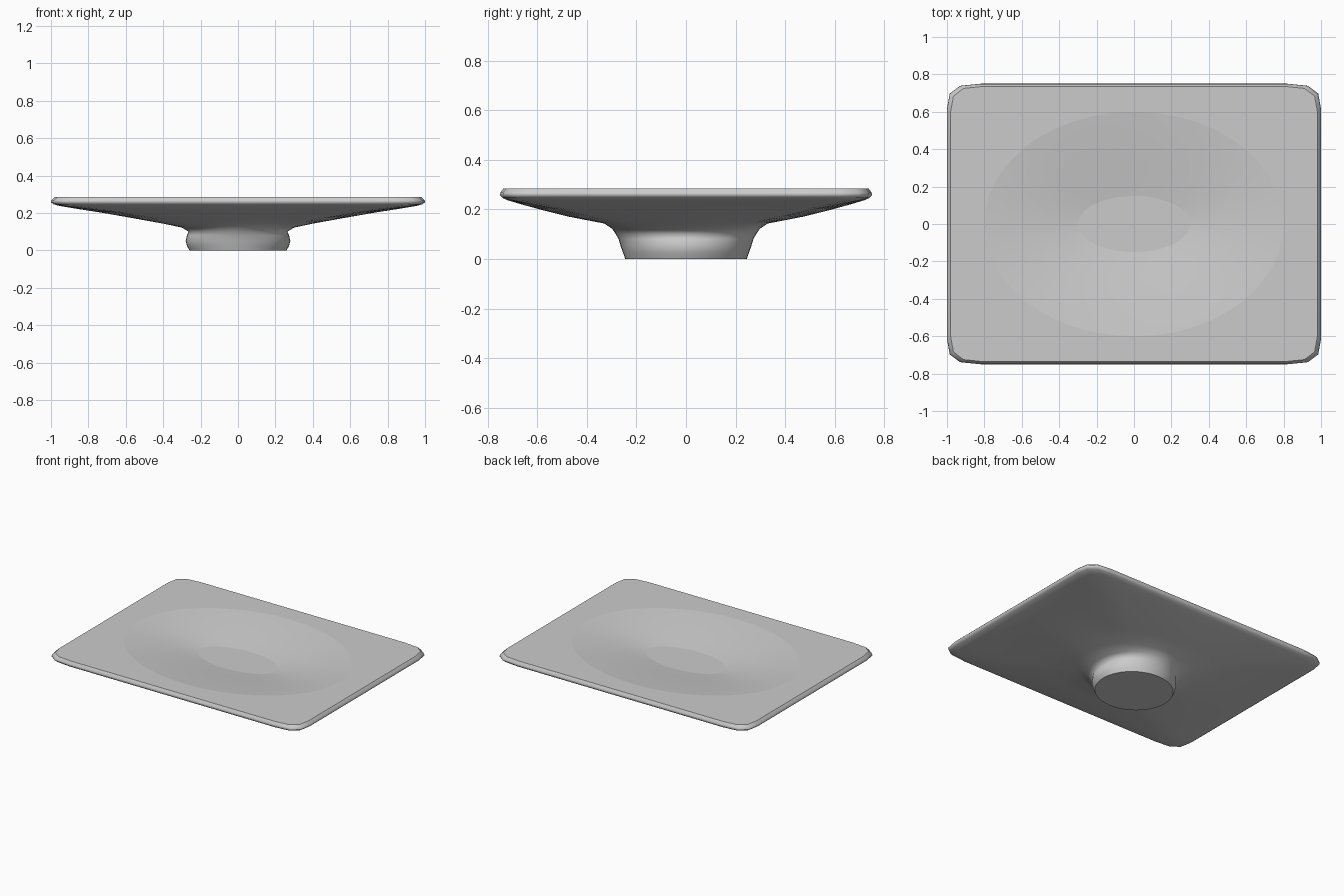
import bpy
import math

if "Cube" in bpy.data.objects:
    bpy.data.objects.remove(bpy.data.objects["Cube"], do_unlink=True)

grey = bpy.data.materials.new("plain_grey")
grey.use_nodes = True
colour = (0.6, 0.6, 0.6, 1)
grey.diffuse_color = colour
grey.node_tree.nodes["Principled BSDF"].inputs["Base Color"].default_value = colour

# Unit rounded square outline: one quarter, turned four times
half = [(1, math.tan(math.radians(a))) for a in (0, 8, 16, 24, 32)]
half += [(1, 0.82), (0.985, 0.93)]
quarter = half + [(v, u) for u, v in reversed(half[1:])]
outline = []
for turn in range(4):
    outline += quarter
    quarter = [(-v, u) for u, v in quarter]


def ring(rx, ry, z, square):
    """Outline between an ellipse (square=0) and a rounded rectangle (square=1)."""
    points = []
    for u, v in outline:
        s = square + (1 - square) / math.hypot(u, v)
        points.append((rx * u * s, ry * v * s, z))
    return points


def loft(name, rings, sharp_rings):
    """Skin a stack of rings, cap both ends and crease the chosen rings."""
    n = len(outline)
    verts = [p for r in rings for p in ring(*r)]
    faces = [tuple(reversed(range(n)))]
    for i in range(len(rings) - 1):
        for j in range(n):
            k = (j + 1) % n
            faces.append((i * n + j, i * n + k, (i + 1) * n + k, (i + 1) * n + j))
    faces.append(tuple(range((len(rings) - 1) * n, len(rings) * n)))
    mesh = bpy.data.meshes.new(name)
    mesh.from_pydata(verts, [], faces)
    mesh.materials.append(grey)
    mesh.shade_smooth()
    for edge in mesh.edges:
        a, b = (v // n for v in edge.vertices)
        if a == b and a in sharp_rings:
            edge.use_edge_sharp = True
    obj = bpy.data.objects.new(name, mesh)
    bpy.context.collection.objects.link(obj)
    return obj


# Oval foot, bulging sideways, with a neck under the dish
foot = [(0.26, 0.245, 0, 0), (0.273, 0.254, 0.025, 0), (0.28, 0.263, 0.05, 0),
        (0.273, 0.272, 0.08, 0), (0.264, 0.283, 0.1, 0), (0.3, 0.298, 0.122, 0)]
# Underside flaring from oval to rectangle
underside = [(0.4, 0.33, 0.143, 0.08), (0.55, 0.47, 0.17, 0.3), (0.72, 0.59, 0.2, 0.55),
             (0.86, 0.67, 0.222, 0.8), (0.95, 0.72, 0.237, 0.95)]
# Rounded rim
rim = [(0.985, 0.74, 0.246, 1), (1, 0.75, 0.257, 1), (0.998, 0.749, 0.268, 1),
       (0.98, 0.736, 0.285, 1)]
# Shallow oval hollow in the top
hollow = [(0.8, 0.6, 0.285, 0), (0.63, 0.45, 0.268, 0), (0.46, 0.29, 0.244, 0),
          (0.3, 0.15, 0.225, 0)]

body = foot + underside + rim
top_edge = len(body) - 1
loft("footed_dish", body + hollow, {0, top_edge, top_edge + 1, top_edge + len(hollow)})
